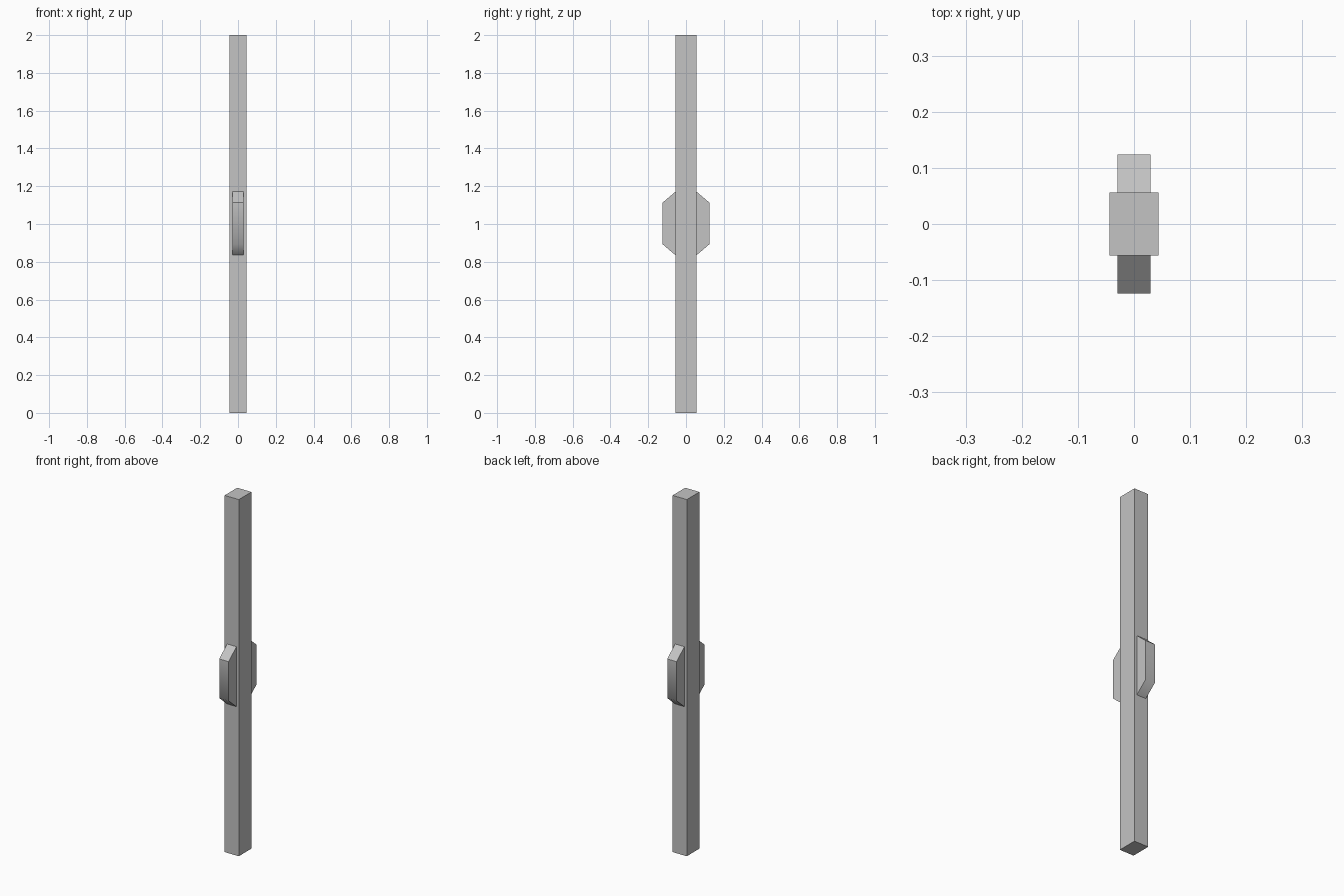
import bpy
import bmesh

cube = bpy.data.objects.get("Cube")
if cube:
    bpy.data.objects.remove(cube, do_unlink=True)

GREY = (0.55, 0.55, 0.55, 1.0)
mat = bpy.data.materials.new("plain_grey")
mat.use_nodes = True
mat.diffuse_color = GREY
mat.node_tree.nodes["Principled BSDF"].inputs["Base Color"].default_value = GREY

HALF_W, HALF_D, HEIGHT = 0.044, 0.056, 2.0
GRIP_W, GRIP_D = 0.029, 0.124


def finish(bm, name):
    bmesh.ops.recalc_face_normals(bm, faces=bm.faces[:])
    mesh = bpy.data.meshes.new(name)
    bm.to_mesh(mesh)
    bm.free()
    mesh.materials.append(mat)
    obj = bpy.data.objects.new(name, mesh)
    bpy.context.collection.objects.link(obj)
    return obj


# Tall rectangular post
bm = bmesh.new()
bmesh.ops.create_cube(bm, size=1)
bmesh.ops.scale(bm, vec=(2 * HALF_W, 2 * HALF_D, HEIGHT), verts=bm.verts[:])
bmesh.ops.translate(bm, vec=(0, 0, HEIGHT / 2), verts=bm.verts[:])
finish(bm, "post")


def grip(name, side):
    """Trapezoid block on one face of the post, side = -1 front, 1 back."""
    profile = [(HALF_D, 0.835), (GRIP_D, 0.893), (GRIP_D, 1.113), (HALF_D, 1.171)]
    bm = bmesh.new()
    face = bm.faces.new([bm.verts.new((-GRIP_W, side * y, z)) for y, z in profile])
    ext = bmesh.ops.extrude_face_region(bm, geom=[face])
    moved = [v for v in ext["geom"] if isinstance(v, bmesh.types.BMVert)]
    bmesh.ops.translate(bm, vec=(2 * GRIP_W, 0, 0), verts=moved)
    bmesh.ops.recalc_face_normals(bm, faces=bm.faces[:])
    # Only the outer face and the lower slope blend into each other
    for f in bm.faces:
        f.smooth = f.normal.y * side > 0.1 and f.normal.z < 0.1
    for e in bm.edges:
        e.smooth = all(f.smooth for f in e.link_faces)
    finish(bm, name)


grip("front_grip", -1)
grip("back_grip", 1)
